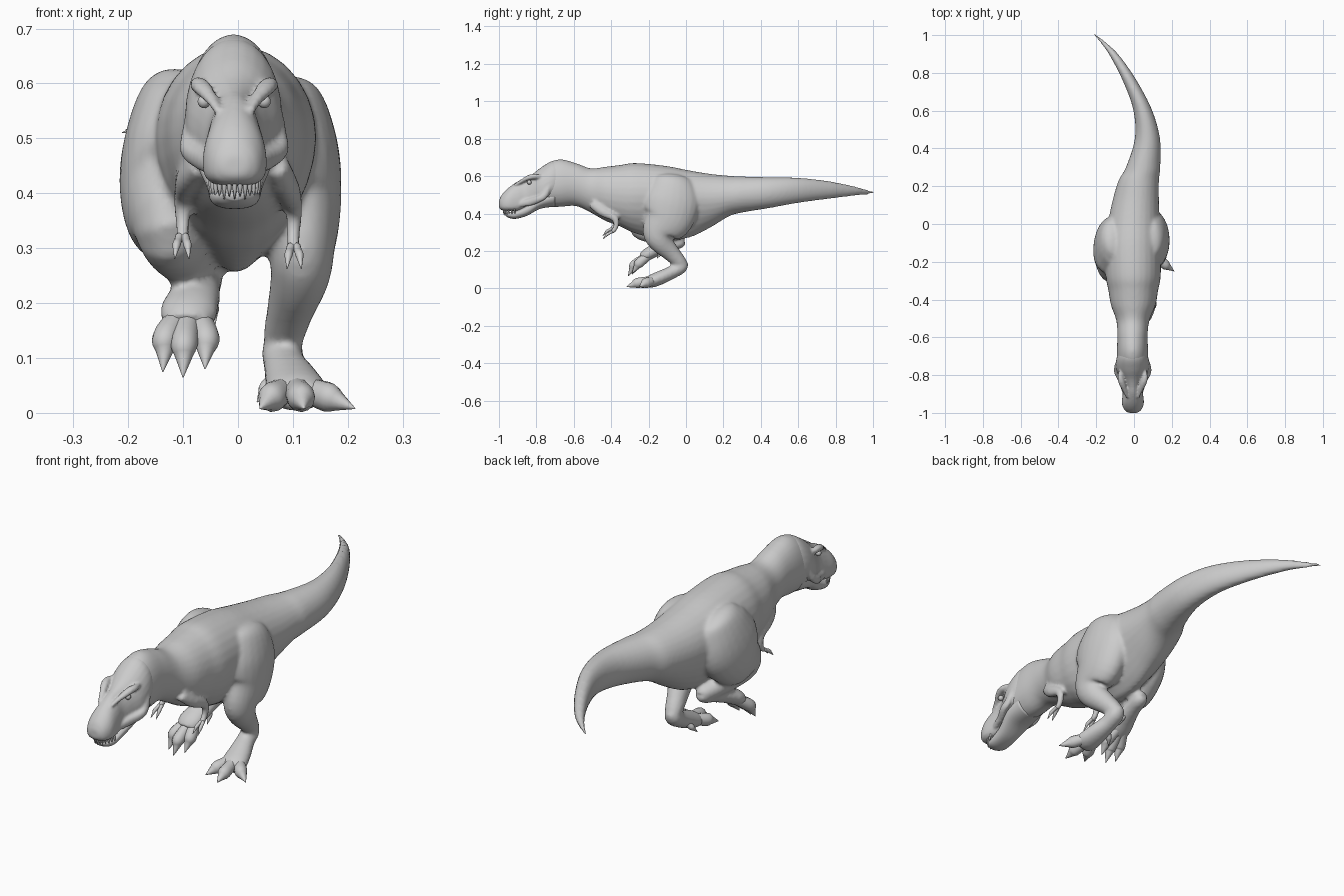
import bpy, bmesh, math
from mathutils import Vector

SIDES = 28


def spline(pts, n):
    """Catmull-Rom interpolation of number tuples, n steps per span."""
    p = [pts[0]] + list(pts) + [pts[-1]]
    out = []
    for i in range(1, len(p) - 2):
        for k in range(n):
            t = k / n
            out.append([0.5 * (2 * b + (c - a) * t + (2 * a - 5 * b + 4 * c - d) * t * t
                               + (3 * b - a - 3 * c + d) * t ** 3)
                        for a, b, c, d in zip(p[i - 1], p[i], p[i + 1], p[i + 2])])
    out.append(list(pts[-1]))
    return out


def skin(name, rings):
    """Join rings of points into a closed smooth surface."""
    bm = bmesh.new()
    loops = [[bm.verts.new(v) for v in r] for r in rings]
    n = len(loops[0])
    for a, b in zip(loops, loops[1:]):
        for i in range(n):
            bm.faces.new((a[i], a[(i + 1) % n], b[(i + 1) % n], b[i]))
    bm.faces.new(loops[0])
    bm.faces.new(loops[-1])
    bmesh.ops.recalc_face_normals(bm, faces=bm.faces)
    me = bpy.data.meshes.new(name)
    bm.to_mesh(me)
    bm.free()
    me.shade_smooth()
    ob = bpy.data.objects.new(name, me)
    bpy.context.collection.objects.link(ob)
    return ob


def spow(v, e):
    return math.copysign(abs(v) ** e, v)


def loft(name, stations, n=5):
    """Upright slices: y, x centre, z low, z high, half width, height of widest part, underside sharpness."""
    rings = []
    for y, x, lo, hi, w, f, e in spline(stations, n):
        zm = lo + (hi - lo) * f
        w = max(w, 0.002)
        ring = []
        for i in range(SIDES):
            a = 2 * math.pi * i / SIDES
            c, s = math.cos(a), math.sin(a)
            if s >= 0:
                ring.append((x + w * c, y, zm + (hi - zm) * s))
            else:
                ring.append((x + w * spow(c, e), y, zm + (zm - lo) * spow(s, e)))
        rings.append(ring)
    return skin(name, rings)


def tube(name, pts, n=5, sides=16):
    """Sweep an ellipse along points: x, y, z, sideways radius, depth radius."""
    p = spline(pts, n)
    pos = [Vector(q[:3]) for q in p]
    rings = []
    for i, q in enumerate(p):
        t = (pos[min(i + 1, len(p) - 1)] - pos[max(i - 1, 0)]).normalized()
        u = Vector((1, 0, 0))
        u = (u - t * u.dot(t)).normalized()
        v = t.cross(u)
        a, b = max(q[3], 0.0008), max(q[4], 0.0008)
        rings.append([pos[i] + u * a * math.cos(k * 2 * math.pi / sides)
                      + v * b * math.sin(k * 2 * math.pi / sides) for k in range(sides)])
    return skin(name, rings)


def digit(name, start, mid, tip, r):
    """Toe or finger ending in a claw."""
    s, m, e = Vector(start), Vector(mid), Vector(tip)
    k = m.lerp(e, 0.4)
    tube(name, [(*s, r, r), (*s.lerp(m, 0.5), r * 0.9, r * 0.9), (*m, r * 0.95, r),
                (*k, r * 0.6, r * 0.62), (*e, 0.001, 0.001)], n=4, sides=12)


def fuse(name, parts, voxel, smooth):
    """Merge overlapping parts into one continuous skin with soft joins."""
    bm = bmesh.new()
    for ob in parts:
        bm.from_mesh(ob.data)
        bpy.data.objects.remove(ob)
    me = bpy.data.meshes.new(name)
    bm.to_mesh(me)
    bm.free()
    ob = bpy.data.objects.new(name, me)
    bpy.context.collection.objects.link(ob)
    rm = ob.modifiers.new("merge", "REMESH")
    rm.mode, rm.voxel_size, rm.use_smooth_shade = "VOXEL", voxel, True
    sm = ob.modifiers.new("soften", "SMOOTH")
    sm.factor, sm.iterations = 0.5, smooth
    return ob


# neck, trunk and tail
body = [loft("trunk", [
    (-.81, -.008, .47, .59, .05, .5, 1), (-.76, -.008, .44, .655, .078, .45, 1),
    (-.68, -.008, .435, .69, .083, .45, 1), (-.59, -.008, .44, .67, .08, .5, 1),
    (-.51, -.006, .405, .642, .088, .5, 1), (-.43, -.004, .36, .65, .118, .52, 1),
    (-.35, -.004, .33, .66, .132, .52, 1), (-.27, -.004, .293, .67, .146, .55, 1.1),
    (-.11, -.005, .255, .655, .145, .62, 1.3), (.02, .0, .272, .63, .135, .6, 1.3),
    (.13, .01, .325, .612, .122, .55, 1.15), (.23, .025, .385, .602, .107, .5, 1),
    (.3, .048, .405, .598, .091, .5, 1), (.45, .071, .43, .594, .067, .5, 1),
    (.6, .047, .457, .591, .05, .5, 1), (.75, -.018, .477, .575, .038, .5, 1),
    (.88, -.095, .493, .55, .027, .5, 1), (.95, -.152, .5, .532, .017, .5, 1),
    (1.004, -.209, .503, .519, .006, .5, 1)])]

# planted leg
body += [tube("thigh", [
    (.07, -.06, .605, .02, .04), (.076, -.063, .585, .06, .1), (.084, -.07, .545, .08, .13),
    (.098, -.08, .46, .088, .155), (.109, -.1, .37, .079, .135), (.115, -.145, .3, .062, .09),
    (.113, -.135, .25, .054, .064), (.096, -.08, .19, .043, .047), (.082, -.03, .135, .036, .036),
    (.08, -.02, .11, .027, .026)], sides=24),
    tube("foot", [
        (.08, -.01, .145, .024, .022), (.08, -.025, .115, .037, .034), (.085, -.07, .088, .039, .035),
        (.098, -.13, .06, .05, .037), (.108, -.185, .038, .056, .035), (.112, -.215, .03, .04, .025)])]

# lifted leg
body += [tube("thigh", [
    (-.08, -.075, .608, .02, .04), (-.09, -.08, .588, .07, .1), (-.102, -.09, .545, .088, .135),
    (-.118, -.12, .46, .095, .16), (-.126, -.165, .39, .088, .135), (-.123, -.225, .335, .067, .085),
    (-.106, -.17, .29, .052, .052), (-.08, -.085, .264, .042, .04), (-.062, -.03, .25, .032, .034),
    (-.06, -.012, .245, .02, .022)], sides=24),
    tube("foot", [
        (-.06, -.01, .255, .02, .02), (-.062, -.035, .245, .034, .032), (-.068, -.09, .23, .037, .033),
        (-.08, -.155, .208, .048, .035), (-.09, -.205, .182, .053, .034), (-.093, -.235, .16, .04, .026)])]

# arms
for s in (-1, 1):
    d = -.012 if s > 0 else .006
    body.append(tube("arm", [
        (s * .07, -.5, .455, .02, .028), (s * .09, -.445, .422 + d, .022, .027),
        (s * .101, -.385, .39 + d, .017, .019), (s * .102, -.372, .362 + d, .015, .016),
        (s * .1, -.38, .33 + d, .013, .014), (s * .101, -.4, .31 + d, .014, .011)]))
    for fx in (-.009, .011):
        digit("finger", (s * (.101 + fx * .5), -.395, .315 + d), (s * (.101 + fx), -.422, .3 + d),
              (s * (.101 + fx * 1.3), -.445, .275 + d), .008)
fuse("body", body, .0085, 5)

# skull, brow ridges and cheek flares
skull = [loft("skull", [
    (-1.0, -.006, .432, .468, .022, .5, .8), (-.985, -.006, .418, .5, .044, .4, .7),
    (-.95, -.006, .413, .537, .058, .35, .65), (-.9, -.006, .415, .572, .054, .3, .65),
    (-.86, -.007, .428, .59, .05, .35, .7), (-.82, -.008, .443, .612, .064, .4, .7),
    (-.77, -.008, .458, .65, .086, .35, .8), (-.71, -.008, .47, .682, .085, .4, 1),
    (-.65, -.008, .48, .67, .06, .5, 1)])]
for s in (-1, 1):
    cx = -.007
    skull.append(tube("brow", [
        (cx + s * .03, -.92, .55, .006, .006), (cx + s * .042, -.88, .572, .012, .01),
        (cx + s * .058, -.84, .592, .017, .014), (cx + s * .066, -.805, .598, .014, .014),
        (cx + s * .06, -.755, .595, .006, .006)]))
    skull.append(tube("cheek", [
        (cx + s * .045, -.89, .45, .01, .016), (cx + s * .062, -.83, .462, .014, .02),
        (cx + s * .084, -.785, .478, .014, .018), (cx + s * .085, -.755, .5, .012, .018),
        (cx + s * .078, -.73, .55, .01, .012)]))
    # eye
    bpy.ops.mesh.primitive_uv_sphere_add(segments=14, ring_count=8, radius=.012,
                                         location=(cx + s * .055, -.838, .567))
    bpy.context.object.name = "eye"
    bpy.context.object.data.shade_smooth()
fuse("head", skull, .006, 4)

# lower jaw
loft("lower_jaw", [
    (-.965, -.006, .388, .403, .018, .6, 1), (-.945, -.006, .376, .408, .037, .6, .9),
    (-.91, -.006, .372, .415, .046, .6, .8), (-.85, -.006, .388, .445, .052, .6, .8),
    (-.78, -.007, .425, .49, .07, .6, .9), (-.7, -.008, .437, .53, .07, .6, 1)])

# teeth along the upper lip
for i in range(13):
    a = math.pi * (i - 6) / 14
    x, y = -.006 + .044 * math.sin(a), -.9 - .075 * math.cos(a)
    tip = .394 if i % 2 else .389
    tube("tooth", [(x, y, .428, .005, .005), (x, y, .41, .0042, .0045),
                   (x, y + .004, tip, .0008, .0008)], n=2, sides=6)

# toes and dewclaws
for mid, tip in (((.062, -.235, .028), (.04, -.285, .008)), ((.115, -.26, .028), (.12, -.318, .008)),
                 ((.165, -.215, .028), (.213, -.25, .008))):
    digit("right_toe", (.1, -.14, .052), mid, tip, .027)
digit("right_dewclaw", (.07, -.09, .07), (.05, -.11, .045), (.035, -.13, .02), .013)
for mid, tip in (((-.132, -.255, .135), (-.137, -.288, .075)), ((-.098, -.275, .125), (-.1, -.31, .065)),
                 ((-.058, -.25, .135), (-.06, -.288, .08))):
    digit("left_toe", (-.085, -.16, .208), mid, tip, .026)
digit("left_dewclaw", (-.06, -.11, .22), (-.046, -.135, .19), (-.042, -.155, .16), .012)
